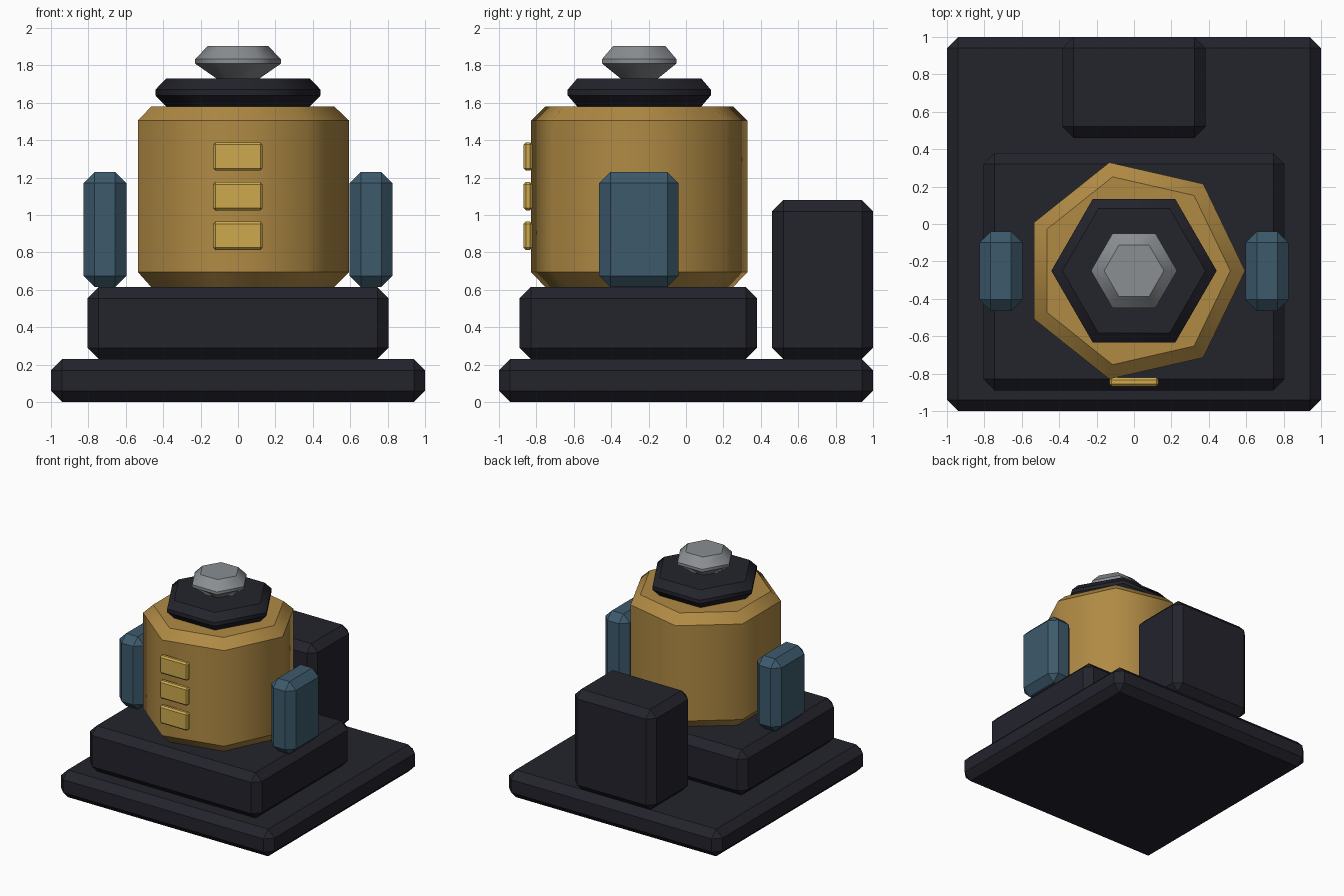
import bpy, bmesh, math

if "Cube" in bpy.data.objects:
    bpy.data.objects.remove(bpy.data.objects["Cube"])


def material(name, rgb):
    lin = [((c / 255 + 0.055) / 1.055) ** 2.4 for c in rgb]
    m = bpy.data.materials.new(name)
    m.diffuse_color = (*lin, 1)
    m.use_nodes = True
    m.node_tree.nodes["Principled BSDF"].inputs["Base Color"].default_value = m.diffuse_color
    return m


DARK = material("dark_metal", (35, 35, 44))
BRASS = material("brass", (176, 138, 68))
YELLOW = material("yellow_brass", (205, 170, 78))
BLUE = material("slate_blue", (61, 90, 108))
GREY = material("light_grey", (138, 142, 146))


def finish(bm, name, mat):
    bmesh.ops.recalc_face_normals(bm, faces=bm.faces)
    mesh = bpy.data.meshes.new(name)
    bm.to_mesh(mesh)
    bm.free()
    mesh.materials.append(mat)
    ob = bpy.data.objects.new(name, mesh)
    bpy.context.collection.objects.link(ob)
    return ob


def box(name, x, y, z, chamfer, mat):
    """Chamfered box from (min, max) ranges."""
    bm = bmesh.new()
    bmesh.ops.create_cube(bm, size=1)
    for v in bm.verts:
        v.co = [sum(r) / 2 + c * (r[1] - r[0]) for c, r in zip(v.co, (x, y, z))]
    bmesh.ops.bevel(bm, geom=bm.edges[:], offset=chamfer, segments=1,
                    affect='EDGES', profile=0.5)
    return finish(bm, name, mat)


def prism(name, sides, profile, mat, y=-0.25):
    """Low-sided turned part; rounded shading around, sharp rims."""
    bm = bmesh.new()
    rings = [[bm.verts.new((r * math.cos(2 * math.pi * i / sides),
                            y + r * math.sin(2 * math.pi * i / sides), z))
              for i in range(sides)] for r, z in profile]
    for a, b in zip(rings, rings[1:]):
        for i in range(sides):
            j = (i + 1) % sides
            bm.faces.new((a[i], a[j], b[j], b[i])).smooth = True
    bm.faces.new(rings[0])
    bm.faces.new(rings[-1])
    for e in bm.edges:
        e.smooth = abs(e.verts[0].co.z - e.verts[1].co.z) > 1e-4
    return finish(bm, name, mat)


# Plinth, step and rear housing
box("base_plate", (-1, 1), (-1, 1), (0, 0.23), 0.06, DARK)
box("upper_plinth", (-0.805, 0.805), (-0.89, 0.38), (0.23, 0.615), 0.06, DARK)
box("rear_housing", (-0.383, 0.383), (0.46, 1), (0.23, 1.08), 0.06, DARK)

# Seven-sided barrel, six-sided collar and knob
prism("barrel", 7, [(0.515, 0.615), (0.594, 0.695), (0.594, 1.505), (0.515, 1.58)], BRASS)
prism("collar", 6, [(0.383, 1.58), (0.442, 1.64), (0.442, 1.67), (0.383, 1.73)], DARK)
prism("knob", 6, [(0.115, 1.73), (0.23, 1.81), (0.23, 1.833), (0.16, 1.905)], GREY)

# Side tanks
for side, sx in (("left", -1), ("right", 1)):
    box(side + "_tank", sorted((sx * 0.597, sx * 0.826)), (-0.465, -0.04),
        (0.615, 1.23), 0.06, BLUE)

# Front plates
for i in range(3):
    z = 0.813 + i * 0.212
    box(f"front_plate_{i + 1}", (-0.132, 0.132), (-0.869, -0.822),
        (z, z + 0.152), 0.013, YELLOW)
